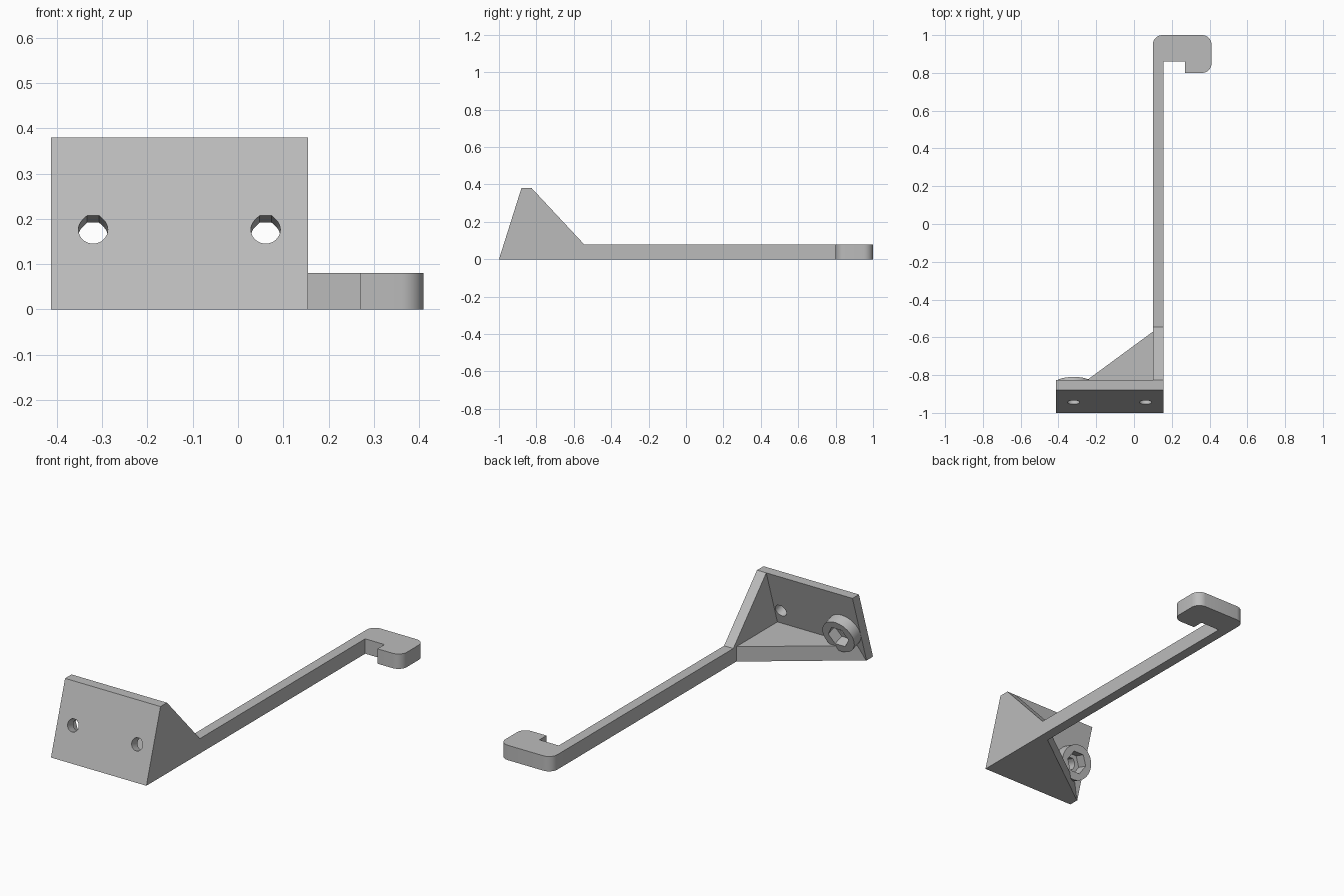
import bpy, bmesh, math
from mathutils import Vector

if "Cube" in bpy.data.objects:
    bpy.data.objects.remove(bpy.data.objects["Cube"], do_unlink=True)

grey = bpy.data.materials.new("light grey plastic")
grey.use_nodes = True
colour = (0.5, 0.5, 0.5, 1)
grey.diffuse_color = colour
grey.node_tree.nodes["Principled BSDF"].inputs["Base Color"].default_value = colour

X, Y, Z = Vector((1, 0, 0)), Vector((0, 1, 0)), Vector((0, 0, 1))
O = Vector((0, 0, 0))

# Main sizes
LEFT, RIGHT = 0.155, -0.413      # plate sides
ARM = 0.10                       # inner side of the arm
THICK = 0.08                     # arm and gusset height
TOP = 0.38
SLOPE = Vector((0, 0.12, TOP)).normalized()   # up along the tilted plate
BACK = X.cross(SLOPE) * -1                    # out of the plate's back
WALL = 0.055 * BACK.y                         # plate thickness


def prism(name, points, origin, a, b, c, start, end):
    """Extrude a 2D outline (along a, b) from start to end along c."""
    bm = bmesh.new()
    verts = [bm.verts.new(origin + a * p + b * q + c * start) for p, q in points]
    face = bm.faces.new(verts)
    new = bmesh.ops.extrude_face_region(bm, geom=[face])["geom"]
    moved = [v for v in new if isinstance(v, bmesh.types.BMVert)]
    bmesh.ops.translate(bm, verts=moved, vec=c * (end - start))
    bmesh.ops.recalc_face_normals(bm, faces=bm.faces)
    mesh = bpy.data.meshes.new(name)
    bm.to_mesh(mesh)
    bm.free()
    mesh.materials.append(grey)
    obj = bpy.data.objects.new(name, mesh)
    bpy.context.collection.objects.link(obj)
    return obj


def arc(cx, cy, r, first, last, steps):
    angles = [math.radians(first + (last - first) * i / steps) for i in range(steps + 1)]
    return [(cx + r * math.cos(t), cy + r * math.sin(t)) for t in angles]


def cut(obj, cutters):
    """Subtract the cutters, bake the result and remove them."""
    for cutter in cutters:
        cutter.hide_render = True
        mod = obj.modifiers.new("cut", 'BOOLEAN')
        mod.operation, mod.solver, mod.object = 'DIFFERENCE', 'EXACT', cutter
    graph = bpy.context.evaluated_depsgraph_get()
    mesh = bpy.data.meshes.new_from_object(obj.evaluated_get(graph))
    obj.modifiers.clear()
    obj.data = mesh
    for cutter in cutters:
        bpy.data.objects.remove(cutter, do_unlink=True)


# Tilted mounting plate
plate = prism("mounting_plate",
              [(-1, 0), (-0.88, TOP), (-0.825, TOP), (-0.945, 0)],
              O, Y, Z, X, RIGHT, LEFT)

# Screw holes with a flattened, printable top
r = 0.0325
flat = r * (math.sqrt(2) - 1)
hole = arc(0, 0, r, 135, 405, 24) + [(flat, r), (-flat, r)]
centres = [Vector((x, -0.944, 0.176)) for x in (-0.32, 0.061)]
cut(plate, [prism("hole_cutter", hole, c, X, SLOPE, BACK, -0.05, 0.1) for c in centres])

# Nut boss with a hexagonal pocket behind the right-hand hole
boss = prism("nut_boss", arc(0, 0, 0.093, 0, 352.5, 47),
             centres[0], X, SLOPE, BACK, WALL, WALL + 0.059)
cut(boss, [prism("pocket_cutter", arc(0, 0, 0.06, 0, 300, 5),
                 centres[0], X, SLOPE, BACK, WALL - 0.02, 0.2)])

# Upright side rib behind the plate
prism("side_rib", [(-0.945, 0), (-0.825, TOP), (-0.545, THICK), (-0.545, 0)],
      O, Y, Z, X, ARM, LEFT)

# Flat floor gusset
prism("floor_gusset", [(ARM, -0.57), (-0.41, -0.945), (ARM, -0.945)],
      O, X, Y, Z, 0, THICK)

# Long arm
prism("arm", [(ARM, -0.545), (LEFT, -0.545), (LEFT, 0.86), (ARM, 0.86)],
      O, X, Y, Z, 0, THICK)

# Hook with rounded outer corners
c = 0.05
tip = 0.41
hook_outline = ([(ARM, 0.86), (0.27, 0.86), (0.27, 0.80)]
                + arc(tip - c, 0.80 + c, c, -90, 0, 8)
                + arc(tip - c, 1 - c, c, 0, 90, 8)
                + arc(ARM + c, 1 - c, c, 90, 180, 8))
hook = prism("hook", hook_outline, O, X, Y, Z, 0, THICK)

# Smooth the round walls, keep the edges sharp
bpy.ops.object.select_all(action='DESELECT')
for obj in (plate, boss, hook):
    obj.select_set(True)
bpy.context.view_layer.objects.active = hook
bpy.ops.object.shade_smooth_by_angle(angle=math.radians(30))
